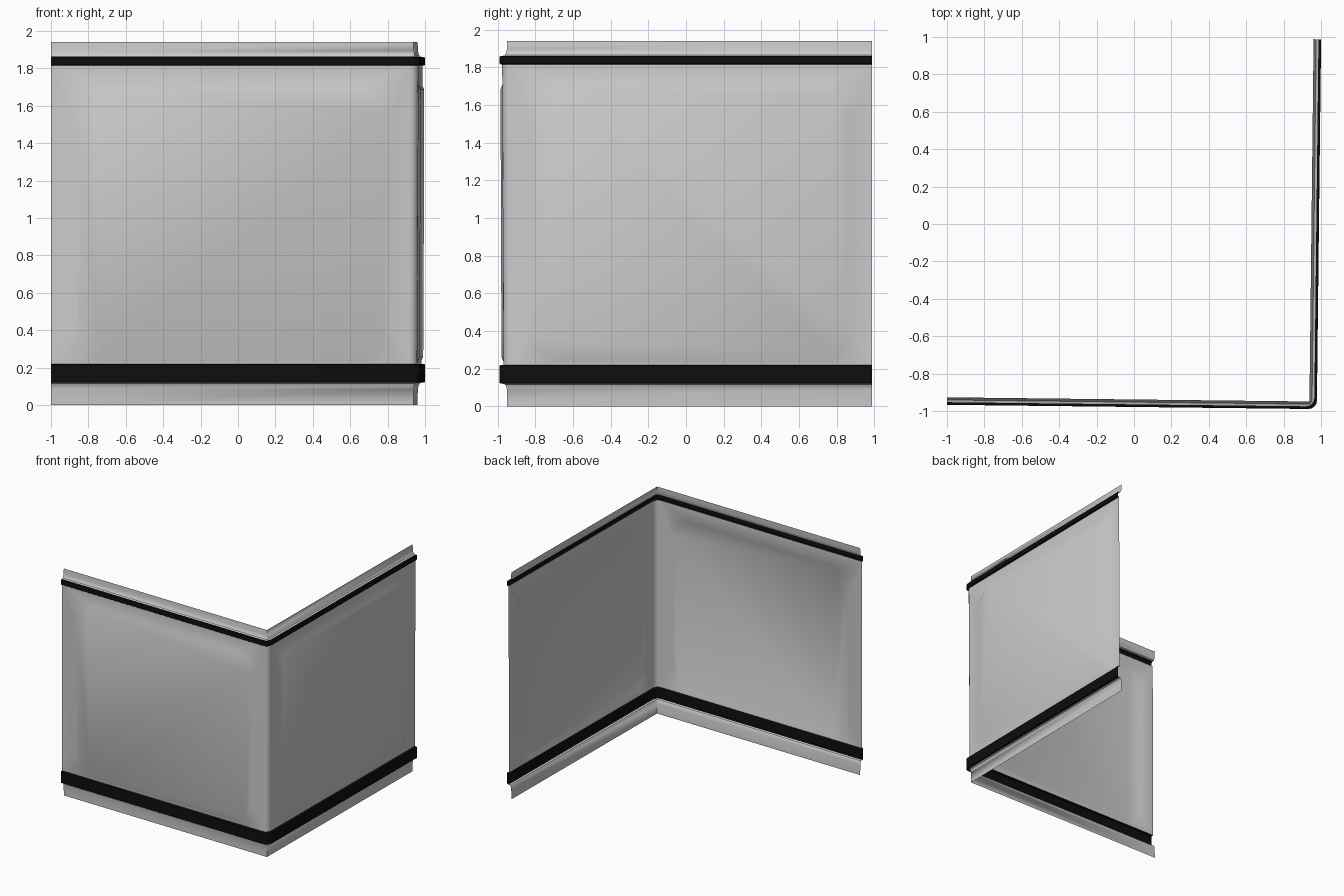
import bpy, bmesh, math
from mathutils import Matrix

if "Cube" in bpy.data.objects:
    bpy.data.objects.remove(bpy.data.objects["Cube"])

L = 1.937                       # arm length from the inner corner
R = 0.045                       # outer corner radius
PLACE = Matrix.Translation((0.938, -0.949, 0)) @ Matrix.Rotation(-0.0115, 4, 'Z')
Z0, Z1 = 0.22, 1.815            # wall between the two bands


def wall_offset(z):
    return 0.021 + 0.006 * (z - Z0) / (Z1 - Z0)


def corner_arc(o, r, n=4):
    pts = []
    for i in range(n + 1):
        a = math.pi / 2 * i / n
        pts.append((o - r + r * math.sin(a), -o + r - r * math.cos(a)))
    return pts


def strip(bm, profile, arms=True):
    """Sweep a profile of (offset, z, corner radius) round the L-shaped path."""
    rows = []
    for o, z, r in profile:
        path = corner_arc(o, r)
        if arms:
            path = [(-L, -o)] + path + [(o, L)]
        rows.append([bm.verts.new((x, y, z)) for x, y in path])
    for a, b in zip(rows, rows[1:]):
        for i in range(len(a) - 1):
            bm.faces.new((a[i], a[i + 1], b[i + 1], b[i]))


def finish(name, bm, material=None):
    bmesh.ops.remove_doubles(bm, verts=bm.verts, dist=1e-5)
    bmesh.ops.recalc_face_normals(bm, faces=bm.faces)
    if sum((f.normal.x - f.normal.y) * f.calc_area() for f in bm.faces) < 0:
        bmesh.ops.reverse_faces(bm, faces=bm.faces)
    bm.transform(PLACE)
    me = bpy.data.meshes.new(name)
    bm.to_mesh(me)
    bm.free()
    ob = bpy.data.objects.new(name, me)
    bpy.context.collection.objects.link(ob)
    if material:
        me.materials.append(material)
    bpy.ops.object.select_all(action='DESELECT')
    ob.select_set(True)
    bpy.context.view_layer.objects.active = ob
    bpy.ops.object.shade_smooth_by_angle(angle=math.radians(30))
    return ob


def rounded_rect(u0, u1, z0, z1, r, n=6):
    pts = []
    for k, (cu, cz) in enumerate([(u1 - r, z1 - r), (u0 + r, z1 - r),
                                  (u0 + r, z0 + r), (u1 - r, z0 + r)]):
        for i in range(n + 1):
            a = math.pi / 2 * (k + i / n)
            pts.append((cu + r * math.cos(a), cz + r * math.sin(a)))
    return pts


def arm(bm, place):
    """Flat wall with a raised, bevelled, rounded panel."""
    def loop(pts, lift):
        return [bm.verts.new(place(u, wall_offset(z) + lift, z)) for u, z in pts]

    def edges(vs):
        return [bm.edges.new((vs[i], vs[(i + 1) % len(vs)])) for i in range(len(vs))]

    border = loop([(R - wall_offset(Z0), Z0), (L, Z0), (L, Z1), (R - wall_offset(Z1), Z1)], 0)
    outer = loop(rounded_rect(0.112, 1.829, 0.232, 1.712, 0.165), 0)
    inner = loop(rounded_rect(0.138, 1.801, 0.257, 1.688, 0.14), 0.011)
    bmesh.ops.triangle_fill(bm, use_beauty=True, edges=edges(border) + edges(outer))
    for i in range(len(outer)):
        j = (i + 1) % len(outer)
        bm.faces.new((outer[i], outer[j], inner[j], inner[i]))
    bm.faces.new(inner)


# Wall sheet with two panels and a rounded corner
bm = bmesh.new()
arm(bm, lambda u, o, z: (-u, -o, z))
arm(bm, lambda u, o, z: (o, u, z))
strip(bm, [(wall_offset(z), z, R) for z in (Z0, Z1)], arms=False)
finish("corner_wall", bm)

# Black trim bands
black = bpy.data.materials.new("black_trim")
black.diffuse_color = (0.004, 0.004, 0.004, 1)
black.use_nodes = True
black.node_tree.nodes["Principled BSDF"].inputs["Base Color"].default_value = black.diffuse_color
for name, a, b in (("lower_band", 0.12, Z0), ("upper_band", Z1, 1.86)):
    inset = 0.004
    bm = bmesh.new()
    oa = 0.024 if a < 1 else wall_offset(Z1)
    ob_ = wall_offset(Z0) if a < 1 else 0.026
    strip(bm, [(oa, a, R), (0.036, a + 0.001, R), (0.040, a + inset, R),
               (0.040, b - inset, R), (0.036, b - 0.001, R), (ob_, b, R)])
    finish(name, bm, black)

# Inset flanges above and below the bands, sharp at the free edge
bm = bmesh.new()
strip(bm, [(0, 0, 0), (0.001, 0.085, 0), (0.005, 0.105, 0.01),
           (0.012, 0.116, 0.025), (0.024, 0.12, R)])
finish("lower_flange", bm)
bm = bmesh.new()
strip(bm, [(0.026, 1.86, R), (0.014, 1.864, 0.025), (0.006, 1.875, 0.01),
           (0.002, 1.895, 0), (0, 1.94, 0)])
finish("upper_flange", bm)
